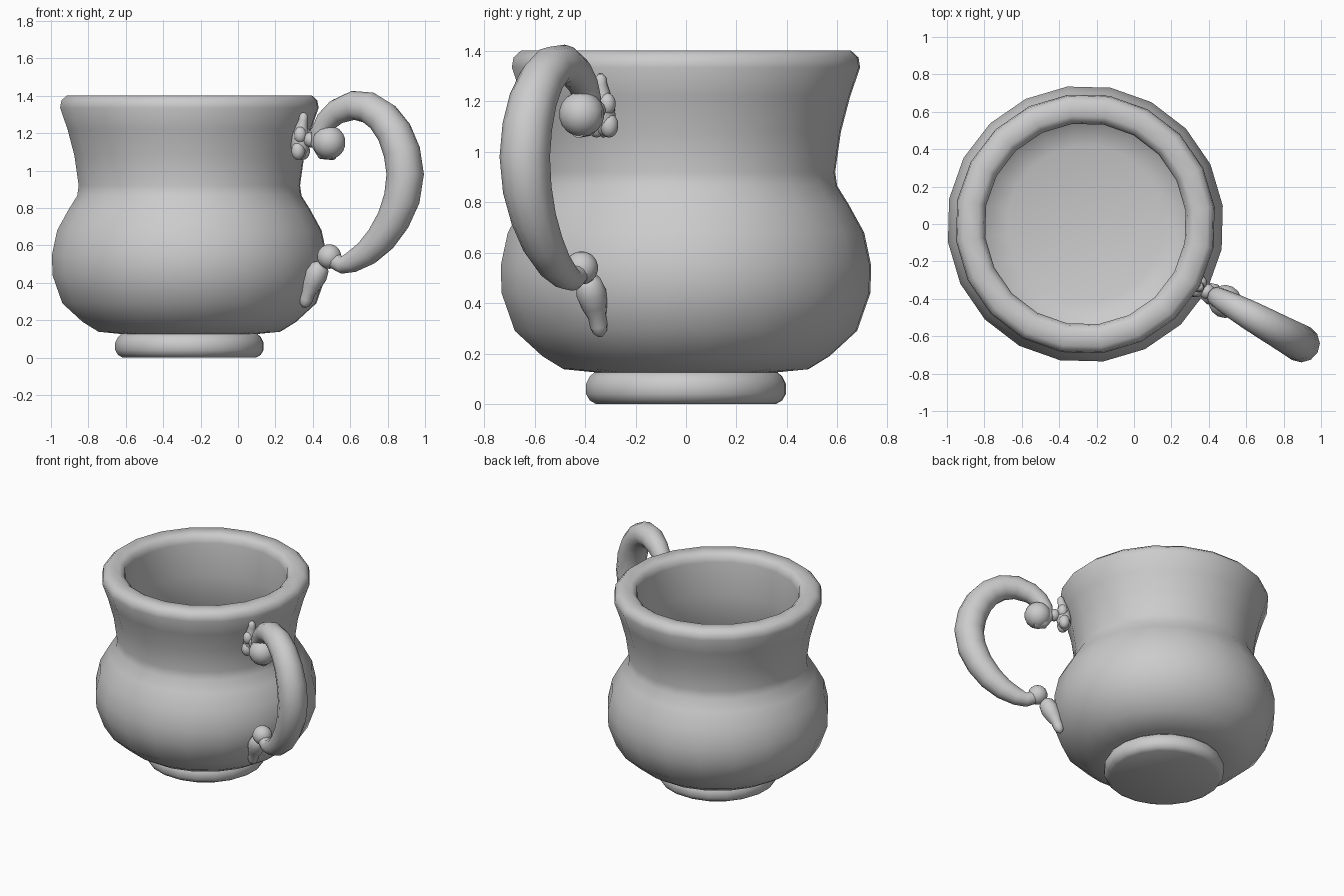
import bpy, bmesh, math
from mathutils import Vector

if "Cube" in bpy.data.objects:
    bpy.data.objects.remove(bpy.data.objects["Cube"])

CX = -0.26                      # axis of the cup body
ANG = math.radians(-29)         # direction the handle points in


def finish(obj, angle=45):
    bpy.ops.object.select_all(action='DESELECT')
    obj.select_set(True)
    bpy.context.view_layer.objects.active = obj
    bpy.ops.object.shade_smooth_by_angle(angle=math.radians(angle))


def add_mesh(name, bm, angle=45):
    bmesh.ops.recalc_face_normals(bm, faces=bm.faces)
    me = bpy.data.meshes.new(name)
    bm.to_mesh(me)
    bm.free()
    obj = bpy.data.objects.new(name, me)
    bpy.context.collection.objects.link(obj)
    finish(obj, angle)
    return obj


def skin(bm, rings, closed_ends=True):
    n = len(rings[0])
    for a, b in zip(rings, rings[1:]):
        for i in range(n):
            j = (i + 1) % n
            bm.faces.new((a[i], a[j], b[j], b[i]))
    if closed_ends:
        bm.faces.new(rings[0])
        bm.faces.new(rings[-1])


def lathe(name, profile, sides=20, start=7.5, angle=45):
    bm = bmesh.new()
    rings = []
    for r, z in profile:
        ring = []
        for i in range(sides):
            a = math.radians(start) + 2 * math.pi * i / sides
            ring.append(bm.verts.new((CX + r * math.cos(a), r * math.sin(a), z)))
        rings.append(ring)
    skin(bm, rings)
    return add_mesh(name, bm, angle)


def on_plane(x, z, side=0.0):
    """Point in the handle's radial plane, given its front-view x and z."""
    s = (x - CX) / math.cos(ANG)
    return Vector((x - side * math.sin(ANG), s * math.sin(ANG) + side * math.cos(ANG), z))


def tube(name, pts, sides=12, side=0.0, levels=0):
    """Sweep a round section along (x, z, radius) points in the handle plane."""
    bm = bmesh.new()
    path = [on_plane(x, z, side) for x, z, r in pts]
    lateral = Vector((-math.sin(ANG), math.cos(ANG), 0))
    rings = []
    for i, p in enumerate(path):
        t = (path[min(i + 1, len(path) - 1)] - path[max(i - 1, 0)]).normalized()
        up = t.cross(lateral).normalized()
        ring = []
        for k in range(sides):
            a = 2 * math.pi * k / sides
            ring.append(bm.verts.new(p + pts[i][2] * (math.cos(a) * lateral + math.sin(a) * up)))
        rings.append(ring)
    skin(bm, rings)
    return add_mesh(name, bm, 60)


def ball(name, x, z, r, side=0.0, scale=(1, 1, 1)):
    bm = bmesh.new()
    bmesh.ops.create_uvsphere(bm, u_segments=14, v_segments=9, radius=r)
    bmesh.ops.scale(bm, vec=scale, verts=bm.verts)
    bmesh.ops.translate(bm, vec=on_plane(x, z, side), verts=bm.verts)
    return add_mesh(name, bm, 60)


# Hollow body: outside, rim, then inside down to the floor
lathe("cup_body", [
    (0.36, 0.125), (0.49, 0.138), (0.575, 0.19), (0.685, 0.29), (0.738, 0.44),
    (0.741, 0.55), (0.713, 0.68), (0.652, 0.79), (0.605, 0.865), (0.597, 0.92),
    (0.62, 1.08), (0.657, 1.22), (0.697, 1.335), (0.69, 1.375), (0.66, 1.402),
    (0.58, 1.402), (0.55, 1.38), (0.54, 1.34), (0.542, 1.1), (0.55, 0.9),
    (0.62, 0.77), (0.665, 0.63), (0.672, 0.48), (0.62, 0.33), (0.53, 0.24), (0.42, 0.205)])

# Foot
lathe("foot", [(0.36, 0.0), (0.385, 0.014), (0.4, 0.04), (0.4, 0.08),
               (0.385, 0.11), (0.36, 0.13)], angle=50)

# Handle sweep, from the upper scroll down to the lower joint
tube("handle", [
    (0.515, 1.09, 0.035), (0.46, 1.10, 0.045), (0.437, 1.145, 0.05),
    (0.445, 1.21, 0.054), (0.475, 1.265, 0.06), (0.53, 1.315, 0.068),
    (0.615, 1.348, 0.078), (0.70, 1.336, 0.085), (0.775, 1.285, 0.09),
    (0.835, 1.205, 0.095), (0.876, 1.10, 0.099), (0.894, 0.98, 0.1),
    (0.876, 0.85, 0.097), (0.83, 0.735, 0.09), (0.765, 0.635, 0.082),
    (0.69, 0.56, 0.071), (0.61, 0.512, 0.058), (0.555, 0.495, 0.047),
    (0.51, 0.52, 0.045)])
ball("upper_scroll", 0.487, 1.15, 0.09)

# Upper leaf that joins the scroll to the neck
tube("upper_leaf", [(0.352, 1.31, 0.008), (0.351, 1.295, 0.022), (0.349, 1.27, 0.024),
                    (0.342, 1.24, 0.03), (0.336, 1.19, 0.045), (0.332, 1.13, 0.05),
                    (0.326, 1.085, 0.036), (0.322, 1.06, 0.012)])
ball("upper_joint", 0.392, 1.165, 0.042)
for sign in (-1, 1):
    ball("upper_leaf_lobe", 0.335, 1.105, 0.037, side=0.028 * sign, scale=(1, 1, 1.3))
    ball("upper_leaf_lobe", 0.345, 1.19, 0.034, side=0.026 * sign, scale=(1, 1, 1.3))

# Lower ball and the leaf tapering down the belly
ball("lower_scroll", 0.488, 0.54, 0.066)
tube("lower_leaf", [(0.455, 0.505, 0.02), (0.44, 0.485, 0.05), (0.418, 0.44, 0.06),
                    (0.395, 0.39, 0.052), (0.376, 0.345, 0.036), (0.365, 0.31, 0.035),
                    (0.357, 0.285, 0.028), (0.352, 0.268, 0.01)])
